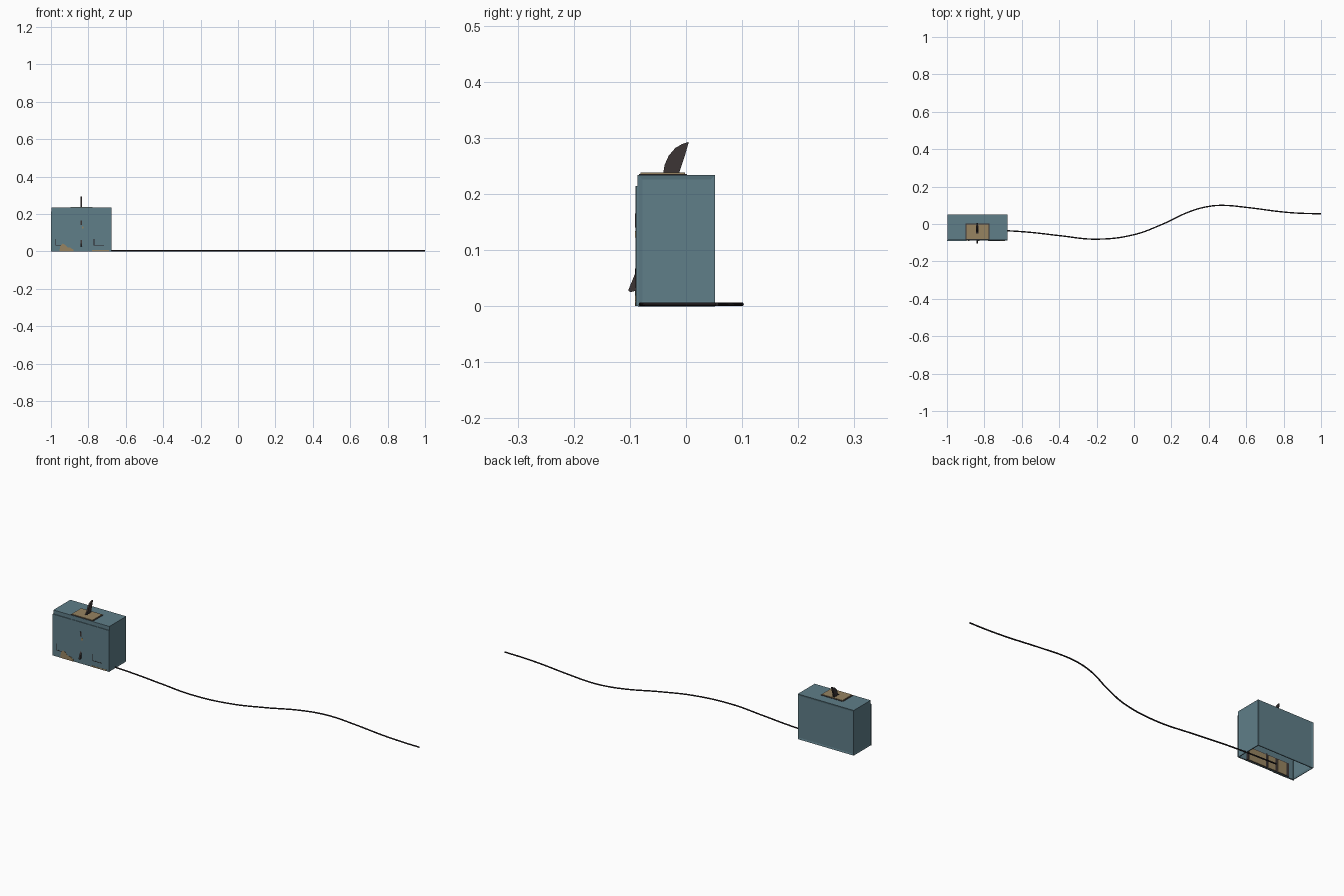
import bpy, bmesh
from mathutils import Vector

if "Cube" in bpy.data.objects:
    bpy.data.objects.remove(bpy.data.objects["Cube"])


def material(name, rgb):
    m = bpy.data.materials.new(name)
    m.diffuse_color = (*rgb, 1)
    m.use_nodes = True
    m.node_tree.nodes["Principled BSDF"].inputs["Base Color"].default_value = m.diffuse_color
    return m


TEAL = material("weathered teal", (0.115, 0.21, 0.25))
TAN = material("tan metal", (0.31, 0.23, 0.12))
DARK = material("dark brown", (0.045, 0.036, 0.036))
BLACK = material("black rubber", (0.018, 0.014, 0.016))


def finish(bm, name, mat):
    bmesh.ops.recalc_face_normals(bm, faces=bm.faces)
    me = bpy.data.meshes.new(name)
    bm.to_mesh(me)
    bm.free()
    me.materials.append(mat)
    ob = bpy.data.objects.new(name, me)
    bpy.context.collection.objects.link(ob)
    return ob


def new_box(lo, hi):
    bm = bmesh.new()
    bmesh.ops.create_cube(bm, size=1)
    for v in bm.verts:
        v.co = Vector([lo[i] if v.co[i] < 0 else hi[i] for i in range(3)])
    return bm


def box(name, lo, hi, mat):
    return finish(new_box(lo, hi), name, mat)


def prism(name, pts, axis, a, b, mat):
    """Extrude a closed outline along x (axis 0) or y (axis 1)."""
    bm = bmesh.new()
    place = lambda p, t: (t, *p) if axis == 0 else (p[0], t, p[1])
    rings = [[bm.verts.new(place(p, t)) for p in pts] for t in (a, b)]
    bm.faces.new(rings[0])
    bm.faces.new(rings[1])
    n = len(pts)
    for i in range(n):
        j = (i + 1) % n
        bm.faces.new((rings[0][i], rings[0][j], rings[1][j], rings[1][i]))
    return finish(bm, name, mat)


# Open-bottomed casing with shallow inset end and back panels
bm = new_box((-0.997, -0.086, 0), (-0.677, 0.052, 0.234))
bm.normal_update()
bmesh.ops.delete(bm, geom=[f for f in bm.faces if f.normal.z < -0.5], context='FACES')
panels = [f for f in bm.faces if abs(f.normal.x) > 0.5 or f.normal.y > 0.5]
bmesh.ops.inset_individual(bm, faces=panels, thickness=0.012, depth=-0.002)
bm.normal_update()
me = bpy.data.meshes.new("casing")
bm.to_mesh(me)
bm.free()
me.materials.append(TEAL)
casing = bpy.data.objects.new("casing", me)
bpy.context.collection.objects.link(casing)
wall = casing.modifiers.new("wall", 'SOLIDIFY')
wall.thickness = 0.005
wall.offset = -1

# Two front panels with a narrow gap between them
box("front_panel_left", (-1.0, -0.09, 0), (-0.895, -0.085, 0.214), TEAL)
box("front_panel_right", (-0.888, -0.089, 0), (-0.676, -0.085, 0.214), TEAL)

# Lever plate on the top, on a dark frame
box("top_plate_frame", (-0.90, -0.084, 0.233), (-0.772, 0.002, 0.2355), DARK)
box("top_plate", (-0.895, -0.081, 0.234), (-0.777, -0.002, 0.238), TAN)
box("top_lever_slot", (-0.845, -0.05, 0.236), (-0.831, -0.008, 0.2385), BLACK)

# Curved lever fin
fin = [(-0.041, 0.235), (-0.038, 0.252), (-0.031, 0.268), (-0.019, 0.282),
       (-0.007, 0.289), (0.005, 0.293), (0.000, 0.275), (-0.007, 0.253), (-0.013, 0.235)]
prism("top_lever", fin, 0, -0.842, -0.834, DARK)

# Front lever and the plate behind it
front_fin = [(-0.080, 0.075), (-0.090, 0.060), (-0.103, 0.028), (-0.099, 0.025), (-0.080, 0.030)]
prism("front_lever", front_fin, 0, -0.842, -0.834, DARK)
for i, (a, b) in enumerate([(-0.95, -0.90), (-0.885, -0.845), (-0.83, -0.735)]):
    box(f"inner_front_plate_{i}", (a, -0.081, 0.002), (b, -0.076, 0.065), TAN)
box("inner_front_frame", (-0.965, -0.0815, 0.001), (-0.72, -0.079, 0.07), DARK)
box("front_stud", (-0.842, -0.091, 0.14), (-0.834, -0.088, 0.165), DARK)
box("front_spot", (-0.835, -0.0905, 0.122), (-0.825, -0.088, 0.134), TAN)

# L-shaped frame marks on the front
for i, x in enumerate((-0.977, -0.772)):
    y = -0.0905 + 0.0008 * i
    box(f"frame_mark_upright_{i}", (x, y, 0.034), (x + 0.004, -0.088, 0.067), BLACK)
    box(f"frame_mark_foot_{i}", (x, y, 0.032), (x + 0.056, -0.088, 0.035), BLACK)

# Bare worn patches along the bottom edge
patch = [(-0.955, 0), (-0.95, 0.03), (-0.938, 0.042), (-0.925, 0.035), (-0.912, 0.022),
         (-0.897, 0.02), (-0.88, 0.01), (-0.88, 0)]
prism("worn_patch", patch, 1, -0.0912, -0.087, TAN)
box("worn_strip", (-0.78, -0.0896, 0), (-0.69, -0.087, 0.007), TAN)

# Cable lying on the floor
path = [(-0.85, -0.03), (-0.68, -0.036), (-0.55, -0.045), (-0.4, -0.062), (-0.2, -0.081),
        (-0.0, -0.057), (0.15, -0.002), (0.3, 0.067), (0.4, 0.094), (0.48, 0.0995),
        (0.6, 0.089), (0.8, 0.064), (0.9, 0.057), (1.0, 0.055)]
cu = bpy.data.curves.new("cable", 'CURVE')
cu.dimensions = '3D'
cu.bevel_depth = 0.0035
cu.bevel_resolution = 2
cu.use_fill_caps = True
sp = cu.splines.new('BEZIER')
sp.bezier_points.add(len(path) - 1)
for p, (x, y) in zip(sp.bezier_points, path):
    p.co = (x, y, 0.0035)
    p.handle_left_type = p.handle_right_type = 'AUTO'
cu.materials.append(BLACK)
cable = bpy.data.objects.new("cable", cu)
bpy.context.collection.objects.link(cable)
